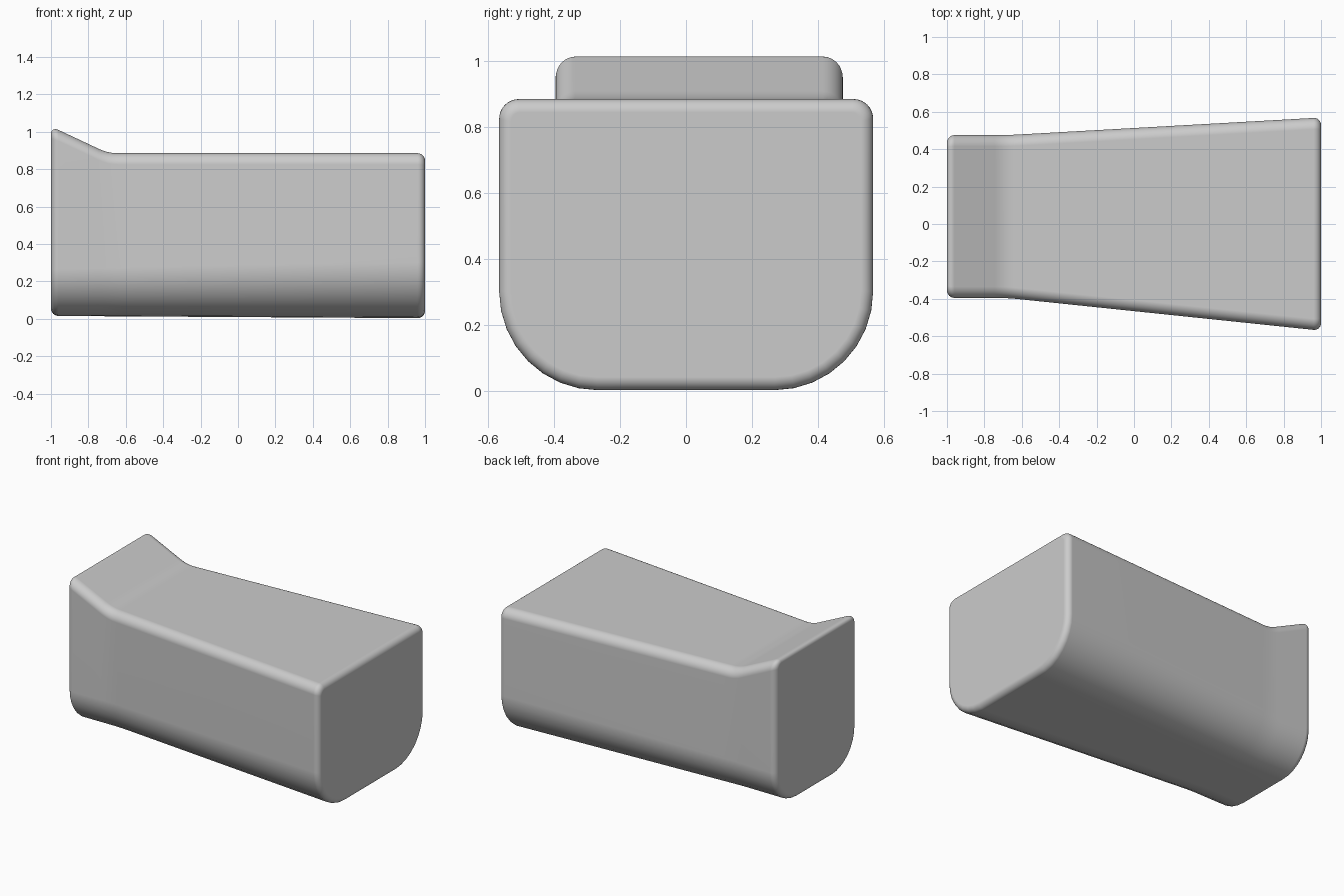
import bpy, bmesh, math

cube = bpy.data.objects.get("Cube")
if cube:
    bpy.data.objects.remove(cube, do_unlink=True)

END_R = 0.04    # rounding of both end rims
TOP_R = 0.06    # rounding of the long top edges
STEPS = 8


def lerp(a, b, t):
    return a + (b - a) * t


def soft_ramp(x, knee, width):
    """Zero below the knee, then x - knee, with a rounded transition."""
    d = x - knee
    if abs(d) < width:
        return (d + width) ** 2 / (4 * width)
    return max(d, 0.0)


def section(x, inset):
    """Closed outline at x: small top corners, large bottom corners."""
    flare = soft_ramp(x, -0.68, 0.06) / 1.66
    lift = soft_ramp(-x, 0.695, 0.05)
    y0 = lerp(-0.395, -0.568, flare) + inset
    y1 = lerp(0.475, 0.568, flare) - inset
    z0 = lerp(0.015, 0.003, (x + 1) / 2) + inset
    z1 = 0.885 + 0.47 * lift - inset
    rb = lerp(0.25, 0.30, (x + 1) / 2) - inset
    rt = TOP_R - inset * 0.8
    corners = ((y1 - rt, z1 - rt, rt, 0), (y0 + rt, z1 - rt, rt, 90),
               (y0 + rb, z0 + rb, rb, 180), (y1 - rb, z0 + rb, rb, 270))
    pts = []
    for cy, cz, r, start in corners:
        for i in range(STEPS + 1):
            a = math.radians(start + 90 * i / STEPS)
            pts.append((x, cy + r * math.cos(a), cz + r * math.sin(a)))
    return pts


# Stations along the length: rounded end, bend, long taper, rounded end
arc = [math.radians(90 * i / 6) for i in range(7)]
stations = [(-1 + END_R * (1 - math.sin(a)), END_R * (1 - math.cos(a)))
            for a in reversed(arc)]
stations += [(-0.745 + 0.0208 * i, 0.0) for i in range(7)]
stations += [(x, 0.0) for x in (-0.2, 0.4)]
stations += [(1 - END_R * (1 - math.sin(a)), END_R * (1 - math.cos(a)))
             for a in arc]

# Skin the outlines into one closed body
bm = bmesh.new()
rings = [[bm.verts.new(p) for p in section(x, d)] for x, d in stations]
for a, b in zip(rings, rings[1:]):
    n = len(a)
    for i in range(n):
        j = (i + 1) % n
        bm.faces.new((a[i], a[j], b[j], b[i]))
bm.faces.new(rings[0])
bm.faces.new(rings[-1])
bmesh.ops.recalc_face_normals(bm, faces=bm.faces[:])
mesh = bpy.data.meshes.new("tapered_body")
bm.to_mesh(mesh)
bm.free()

body = bpy.data.objects.new("tapered_body", mesh)
bpy.context.collection.objects.link(body)

# Plain grey finish
grey = bpy.data.materials.new("light_grey")
grey.use_nodes = True
colour = (0.6, 0.6, 0.6, 1.0)
grey.diffuse_color = colour
grey.node_tree.nodes["Principled BSDF"].inputs["Base Color"].default_value = colour
mesh.materials.append(grey)

# Smooth shading that keeps the large faces flat
for poly in mesh.polygons:
    poly.use_smooth = True
weighted = body.modifiers.new("flat_faces", 'WEIGHTED_NORMAL')
weighted.keep_sharp = True
